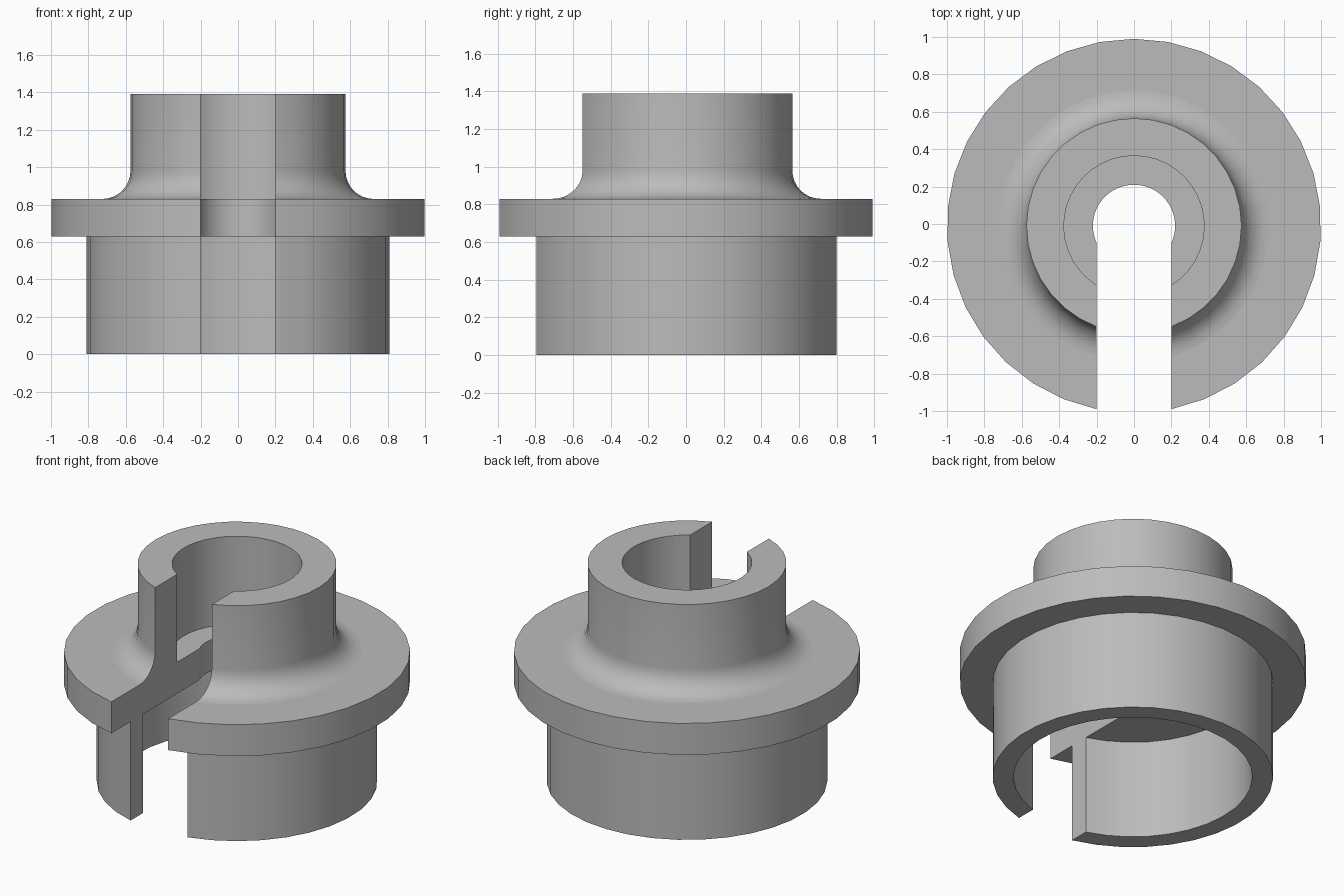
import bpy
import bmesh
from math import asin, cos, sin, pi, radians

cube = bpy.data.objects.get("Cube")
if cube:
    bpy.data.objects.remove(cube, do_unlink=True)

SEGMENTS = 32
SLOT = 0.2          # half width of the front slot
CENTRE_Y = -0.01    # turning axis, so the slotted part is centred
HUB, FILLET, FLANGE_TOP, FLANGE_BOTTOM, TOP = 0.575, 0.15, 0.83, 0.63, 1.39

# Neutral grey material
grey = bpy.data.materials.new("neutral_grey")
grey.use_nodes = True
colour = (0.5, 0.5, 0.5, 1)
grey.diffuse_color = colour
grey.node_tree.nodes["Principled BSDF"].inputs["Base Color"].default_value = colour

# Closed half section (radius, height): skirt, flange, hub and stepped bore
section = [(0.22, FLANGE_BOTTOM), (0.69, FLANGE_BOTTOM), (0.69, 0), (0.81, 0),
           (0.81, FLANGE_BOTTOM), (1, FLANGE_BOTTOM), (1, FLANGE_TOP)]
for i in range(9):
    a = i / 8 * pi / 2
    section.append((HUB + FILLET * (1 - sin(a)), FLANGE_TOP + FILLET * (1 - cos(a))))
section += [(HUB, TOP), (0.375, TOP), (0.375, FLANGE_TOP), (0.22, FLANGE_TOP)]


def slotted_arc(bm, radius, z):
    """Ring of points from one slot wall round the back to the other."""
    gap = asin(SLOT / radius)
    step = (2 * pi - 2 * gap) / SEGMENTS
    angles = [-pi / 2 + gap + i * step for i in range(SEGMENTS + 1)]
    return [bm.verts.new((radius * cos(a), radius * sin(a) + CENTRE_Y, z)) for a in angles]


# Sweep the section around the axis
bm = bmesh.new()
rings = [slotted_arc(bm, r, z) for r, z in section]
for lower, upper in zip(rings, rings[1:] + rings[:1]):
    for i in range(SEGMENTS):
        bm.faces.new((lower[i], lower[i + 1], upper[i + 1], upper[i]))

# Flat slot walls
walls = [bm.faces.new([ring[end] for ring in rings]) for end in (0, -1)]
bmesh.ops.recalc_face_normals(bm, faces=bm.faces)

# Smooth the turned surfaces, keep flat faces and corners crisp
for face in bm.faces:
    face.smooth = face not in walls and abs(face.normal.z) < 0.999
for edge in bm.edges:
    edge.smooth = edge.calc_face_angle(0) < radians(20)

mesh = bpy.data.meshes.new("slotted_flanged_collar")
bm.to_mesh(mesh)
bm.free()
mesh.materials.append(grey)
collar = bpy.data.objects.new("slotted_flanged_collar", mesh)
bpy.context.collection.objects.link(collar)
